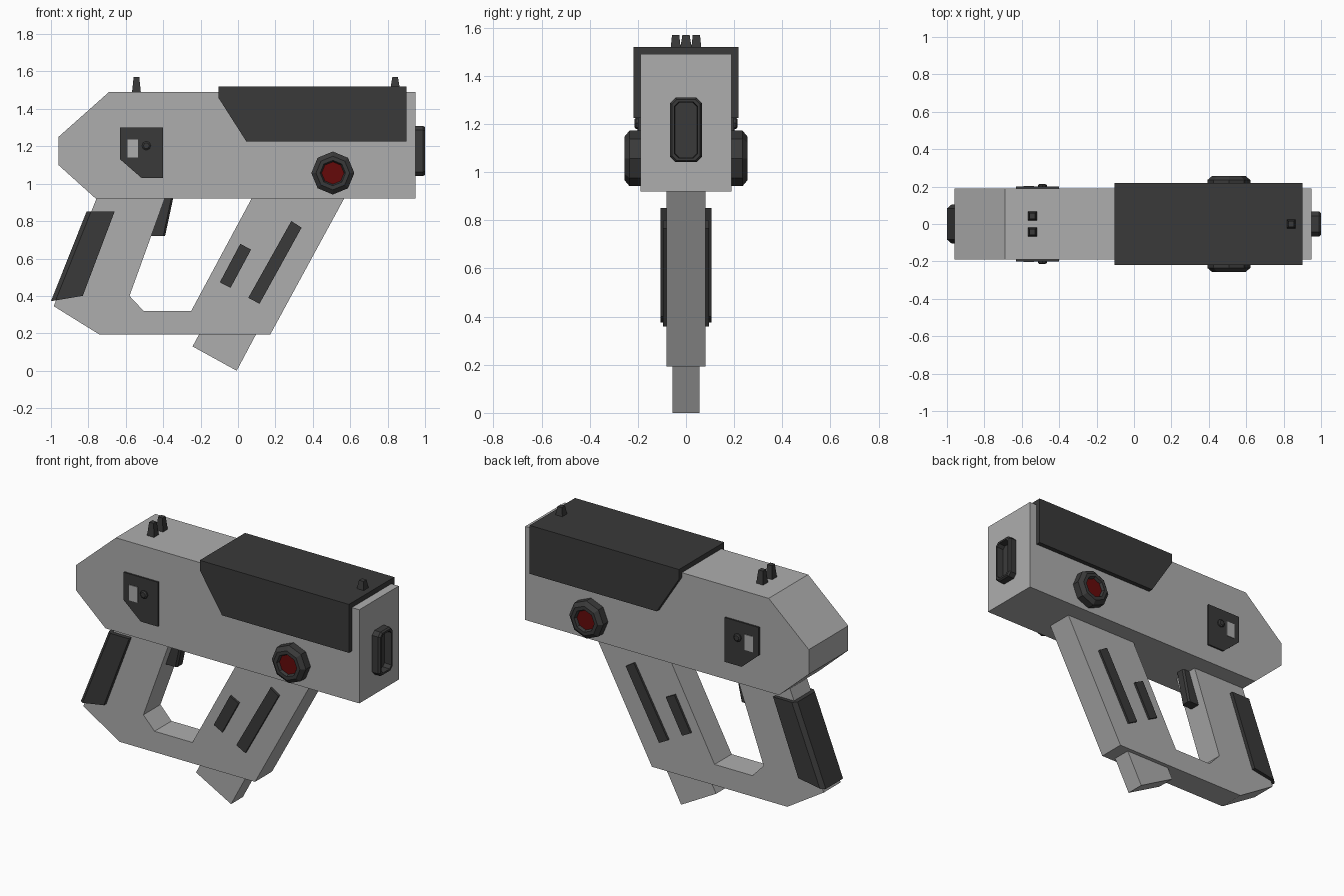
import bpy, bmesh, math
from mathutils import Vector

if "Cube" in bpy.data.objects:
    bpy.data.objects.remove(bpy.data.objects["Cube"])


def material(name, rgb):
    m = bpy.data.materials.new(name)
    m.diffuse_color = (*rgb, 1)
    m.use_nodes = True
    m.node_tree.nodes["Principled BSDF"].inputs["Base Color"].default_value = m.diffuse_color
    return m


GREY = material("mid_grey", (0.42, 0.42, 0.42))
DARK = material("charcoal", (0.042, 0.042, 0.042))
RED = material("dark_red", (0.13, 0.003, 0.003))


def finish(bm, name, *mats):
    bmesh.ops.recalc_face_normals(bm, faces=bm.faces[:])
    me = bpy.data.meshes.new(name)
    bm.to_mesh(me)
    bm.free()
    ob = bpy.data.objects.new(name, me)
    for m in mats:
        me.materials.append(m)
    bpy.context.collection.objects.link(ob)
    return ob


def prism(name, pts, y0, y1, mat, bevel=0.0, bevel_if=None):
    """Extrude an x/z profile from y0 to y1, bevelling the chosen edges."""
    bm = bmesh.new()
    f = bm.faces.new([bm.verts.new((x, y0, z)) for x, z in pts])
    ext = bmesh.ops.extrude_face_region(bm, geom=[f])
    new = [v for v in ext["geom"] if isinstance(v, bmesh.types.BMVert)]
    bmesh.ops.translate(bm, verts=new, vec=(0, y1 - y0, 0))
    bmesh.ops.recalc_face_normals(bm, faces=bm.faces[:])
    if bevel:
        edges = [e for e in bm.edges if bevel_if(e)]
        bmesh.ops.bevel(bm, geom=edges, offset=bevel, segments=1, affect='EDGES')
    return finish(bm, name, mat)


def lathe(name, cx, cz, side, rings, mats, red_from=99):
    """Octagonal stack of (radius, distance from centre plane) rings, closed by a cap."""
    bm = bmesh.new()
    loops = []
    for r, y in rings:
        loops.append([bm.verts.new((cx + r * math.sin(k * math.pi / 4), side * y,
                                    cz + r * math.cos(k * math.pi / 4))) for k in range(8)])
    for a, b in zip(loops, loops[1:]):
        for k in range(8):
            j = (k + 1) % 8
            bm.faces.new((a[k], a[j], b[j], b[k]))
    bm.faces.new(loops[0])
    cap = bm.faces.new(loops[-1])
    cap.material_index = len(mats) - 1
    return finish(bm, name, *mats)


def sight(name, x, y, z0, z1):
    """Small tapered sight post."""
    bm = bmesh.new()
    bmesh.ops.create_cube(bm, size=1)
    for v in bm.verts:
        w = 0.030 if v.co.z > 0 else 0.048
        v.co = Vector((x + v.co.x * w, y + v.co.y * w, z1 if v.co.z > 0 else z0))
    finish(bm, name, DARK)


# Main body, looped grip frame and magazine
prism("body", [(-0.96, 1.25), (-0.69, 1.49), (0.95, 1.49), (0.95, 0.92),
               (-0.76, 0.92), (-0.96, 1.10)], -0.19, 0.19, GREY)
prism("grip_frame", [(-0.755, 0.925), (-0.985, 0.345), (-0.74, 0.193), (0.172, 0.193),
                     (0.57, 0.925), (0.075, 0.925), (-0.25, 0.32), (-0.505, 0.32),
                     (-0.58, 0.40), (-0.39, 0.925)], -0.082, 0.082, GREY)
prism("magazine", [(-0.243, 0.13), (-0.007, 0.0), (0.11, 0.22), (-0.13, 0.34)],
      -0.057, 0.057, GREY)

# Dark top cover
prism("top_cover", [(-0.105, 1.52), (0.90, 1.52), (0.90, 1.225), (0.045, 1.225),
                    (-0.105, 1.46)], -0.218, 0.218, DARK)

# Grip pad with bevelled rear edges, and trigger
REAR = {(-0.81, 0.85), (-1.0, 0.372)}


def rear_edge(e):
    a, b = [(round(v.co.x, 3), round(v.co.z, 3)) for v in e.verts]
    return a in REAR and b in REAR and a != b


prism("grip_pad", [(-0.81, 0.85), (-0.66, 0.85), (-0.83, 0.40), (-1.0, 0.372)],
      -0.105, 0.105, DARK, 0.022, rear_edge)
prism("trigger", [(-0.41, 0.93), (-0.345, 0.93), (-0.39, 0.72), (-0.463, 0.72)],
      -0.032, 0.032, DARK, 0.01, lambda e: all(v.co.x > -0.4 for v in e.verts)
      and abs(e.verts[0].co.z - e.verts[1].co.z) > 0.1)

# Parts repeated on both sides
for side, tag in ((-1, "front"), (1, "back")):
    prism("side_panel_" + tag, [(-0.63, 1.30), (-0.40, 1.30), (-0.40, 1.03),
                                (-0.515, 1.03), (-0.63, 1.13)], side * 0.18, side * 0.2, DARK)
    prism("panel_window_" + tag, [(-0.592, 1.235), (-0.535, 1.235), (-0.535, 1.14),
                                  (-0.592, 1.14)], side * 0.197, side * 0.203, GREY)
    lathe("panel_button_" + tag, -0.49, 1.203, side,
          [(0.024, 0.19), (0.024, 0.208), (0.016, 0.214)], [DARK])
    lathe("side_lamp_" + tag, 0.507, 1.057, side,
          [(0.115, 0.18), (0.115, 0.235), (0.09, 0.256), (0.068, 0.256), (0.06, 0.24)],
          [DARK, RED])
    prism("long_rib_" + tag, [(0.285, 0.80), (0.34, 0.765), (0.115, 0.358), (0.055, 0.39)],
          side * 0.07, side * 0.095, DARK)
    prism("short_rib_" + tag, [(0.012, 0.678), (0.07, 0.648), (-0.04, 0.443), (-0.097, 0.473)],
          side * 0.07, side * 0.095, DARK)
    sight("rear_sight_" + tag, -0.543, side * 0.043, 1.485, 1.57)
sight("front_sight", 0.84, 0, 1.515, 1.57)

# Muzzle: chamfered rectangle with a recessed mouth
bm = bmesh.new()
rings = []
for x, hy, hz, c in ((0.94, 0.066, 0.134, 0.022), (0.99, 0.066, 0.134, 0.022),
                     (1.0, 0.059, 0.127, 0.02), (1.0, 0.048, 0.116, 0.017),
                     (0.955, 0.046, 0.114, 0.017)):
    outline = [(hy, hz - c), (hy - c, hz), (c - hy, hz), (-hy, hz - c),
               (-hy, c - hz), (c - hy, -hz), (hy - c, -hz), (hy, c - hz)]
    rings.append([bm.verts.new((x, y, 1.175 + z)) for y, z in outline])
for a, b in zip(rings, rings[1:]):
    for k in range(8):
        j = (k + 1) % 8
        bm.faces.new((a[k], a[j], b[j], b[k]))
bm.faces.new(rings[0])
bm.faces.new(rings[-1])
finish(bm, "muzzle", DARK)
